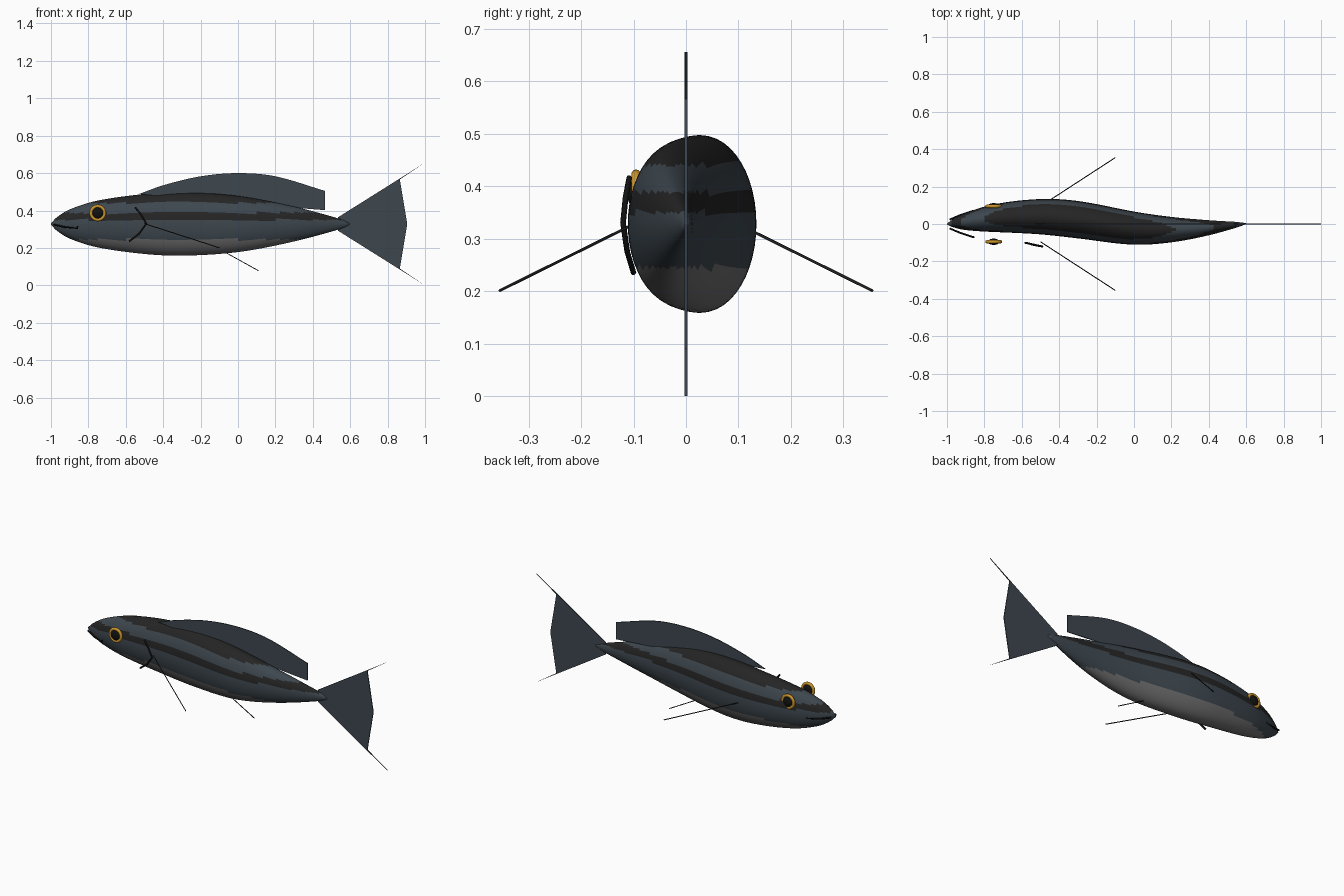
import bpy, bmesh, math
from mathutils import Vector

if "Cube" in bpy.data.objects:
    bpy.data.objects.remove(bpy.data.objects["Cube"])

MID = 0.328  # height of the body axis


def material(name, colour):
    m = bpy.data.materials.new(name)
    m.use_nodes = True
    m.diffuse_color = (*colour, 1)
    m.node_tree.nodes["Principled BSDF"].inputs["Base Color"].default_value = (*colour, 1)
    return m


slate = material("slate", (0.047, 0.063, 0.077))
stripe = material("charcoal stripe", (0.018, 0.018, 0.018))
silver = material("silver belly", (0.15, 0.15, 0.15))
gold = material("gold", (0.6, 0.3, 0.025))
black = material("black", (0.006, 0.006, 0.006))


def add_object(name, bm, *mats):
    mesh = bpy.data.meshes.new(name)
    bmesh.ops.recalc_face_normals(bm, faces=bm.faces)
    bm.to_mesh(mesh)
    bm.free()
    ob = bpy.data.objects.new(name, mesh)
    bpy.context.collection.objects.link(ob)
    for m in mats:
        mesh.materials.append(m)
    return ob


def spline_at(points, x):
    """Smooth interpolation through (x, value) pairs."""
    last = len(points) - 2
    i = next((k for k in range(last + 1) if x <= points[k + 1][0]), last)
    (x0, v0), (x1, v1) = points[i], points[i + 1]

    def slope(k):
        a, b = points[max(k - 1, 0)], points[min(k + 1, last + 1)]
        return (b[1] - a[1]) / (b[0] - a[0])

    h = x1 - x0
    t = (x - x0) / h
    return (v0 * (2 * t**3 - 3 * t**2 + 1) + slope(i) * h * (t**3 - 2 * t**2 + t)
            + v1 * (3 * t**2 - 2 * t**3) + slope(i + 1) * h * (t**3 - t**2))


# Body: elliptical rings along a gently swaying spine
HEIGHT = [(-1, 0.004), (-0.97, 0.035), (-0.9, 0.078), (-0.75, 0.125), (-0.48, 0.162),
          (-0.28, 0.169), (0, 0.15), (0.27, 0.1), (0.53, 0.032), (0.6, 0.005)]
SWAY = [(-1, 0), (-0.75, 0.031), (-0.5, 0.039), (-0.3, 0.023), (0, -0.022),
        (0.2, -0.03), (0.4, -0.02), (0.6, 0.002)]
RINGS, SIDES = 64, 48
bm = bmesh.new()
rings = []
for r in range(RINGS + 1):
    x = -1 + 1.6 * r / RINGS
    h, y = spline_at(HEIGHT, x), spline_at(SWAY, x)
    rings.append([bm.verts.new((x, y + 0.59 * h * math.cos(a), MID + h * math.sin(a)))
                  for a in (math.tau * s / SIDES for s in range(SIDES))])
for a, b in zip(rings, rings[1:]):
    for s in range(SIDES):
        n = (s + 1) % SIDES
        bm.faces.new((a[s], b[s], b[n], a[n]))
bm.faces.new(rings[0])
bm.faces.new(rings[-1])
# Stripes and belly by height
for f in bm.faces:
    f.smooth = True
    z = f.calc_center_median().z
    if z > 0.44 or 0.35 < z < 0.388:
        f.material_index = 1
    elif z < 0.245:
        f.material_index = 2
add_object("body", bm, slate, stripe, silver)


# Upright fins: flat outlines in the middle plane
def flat_fin(name, outline, thickness=0.005):
    bm = bmesh.new()
    face = bm.faces.new([bm.verts.new((x, -thickness / 2, z)) for x, z in outline])
    new = bmesh.ops.extrude_face_region(bm, geom=[face])["geom"]
    bmesh.ops.translate(bm, vec=(0, thickness, 0),
                        verts=[v for v in new if isinstance(v, bmesh.types.BMVert)])
    return add_object(name, bm, slate)


TOP = [(-0.53, 0.488), (-0.4, 0.535), (-0.2, 0.583), (0, 0.6), (0.2, 0.583), (0.465, 0.505)]
arc = [(x, spline_at(TOP, x)) for x in (-0.53 + 0.995 * i / 24 for i in range(25))]
flat_fin("dorsal_fin", arc + [(0.465, 0.402), (0, 0.44)])

upper = [(0.535, 0.036), (1, MID), (0.865, 0.238)]
flat_fin("tail_fin", [(x, MID + z) for x, z in upper] + [(0.905, MID)]
         + [(x, MID - z) for x, z in reversed(upper)])


# Thin rods for side fins, gills and mouth
def rod(name, points, radius, mat):
    cu = bpy.data.curves.new(name, "CURVE")
    cu.dimensions = "3D"
    cu.bevel_depth = radius
    cu.bevel_resolution = 1
    cu.use_fill_caps = True
    sp = cu.splines.new("POLY")
    sp.points.add(len(points) - 1)
    for p, co in zip(sp.points, points):
        p.co = (*co, 1)
    cu.materials.append(mat)
    ob = bpy.data.objects.new(name, cu)
    bpy.context.collection.objects.link(ob)


rod("belly_fin", [(-0.3, 0, 0.305), (0.11, 0, 0.078)], 0.0025, stripe)

for side, s in (("right", -1), ("left", 1)):
    rod(side + "_side_fin", [(-0.5, s * 0.095, 0.33), (-0.1, s * 0.355, 0.201)], 0.0027, stripe)
    rod(side + "_gill", [(-0.55, s * 0.108, 0.417), (-0.52, s * 0.115, 0.38),
                         (-0.49, s * 0.12, 0.33), (-0.53, s * 0.112, 0.275),
                         (-0.582, s * 0.1, 0.235)], 0.0055, black)
    rod(side + "_mouth", [(-0.985, s * 0.024, 0.325), (-0.93, s * 0.047, 0.312),
                          (-0.86, s * 0.07, 0.305), (-0.857, s * 0.07, 0.318)], 0.005, black)

    # Eye: gold ring around a flattened dark pupil
    eye = Vector((-0.75, s * 0.095, 0.387))
    bpy.ops.mesh.primitive_torus_add(location=eye, rotation=(math.pi / 2, 0, 0),
                                     major_radius=0.036, minor_radius=0.009,
                                     major_segments=32, minor_segments=10)
    ring = bpy.context.object
    ring.name = side + "_eye_ring"
    ring.data.materials.append(gold)
    bpy.ops.object.shade_smooth()
    bpy.ops.mesh.primitive_uv_sphere_add(location=eye, segments=24, ring_count=12, radius=0.031)
    pupil = bpy.context.object
    pupil.name = side + "_pupil"
    pupil.scale.y = 0.55
    pupil.data.materials.append(black)
    bpy.ops.object.shade_smooth()
